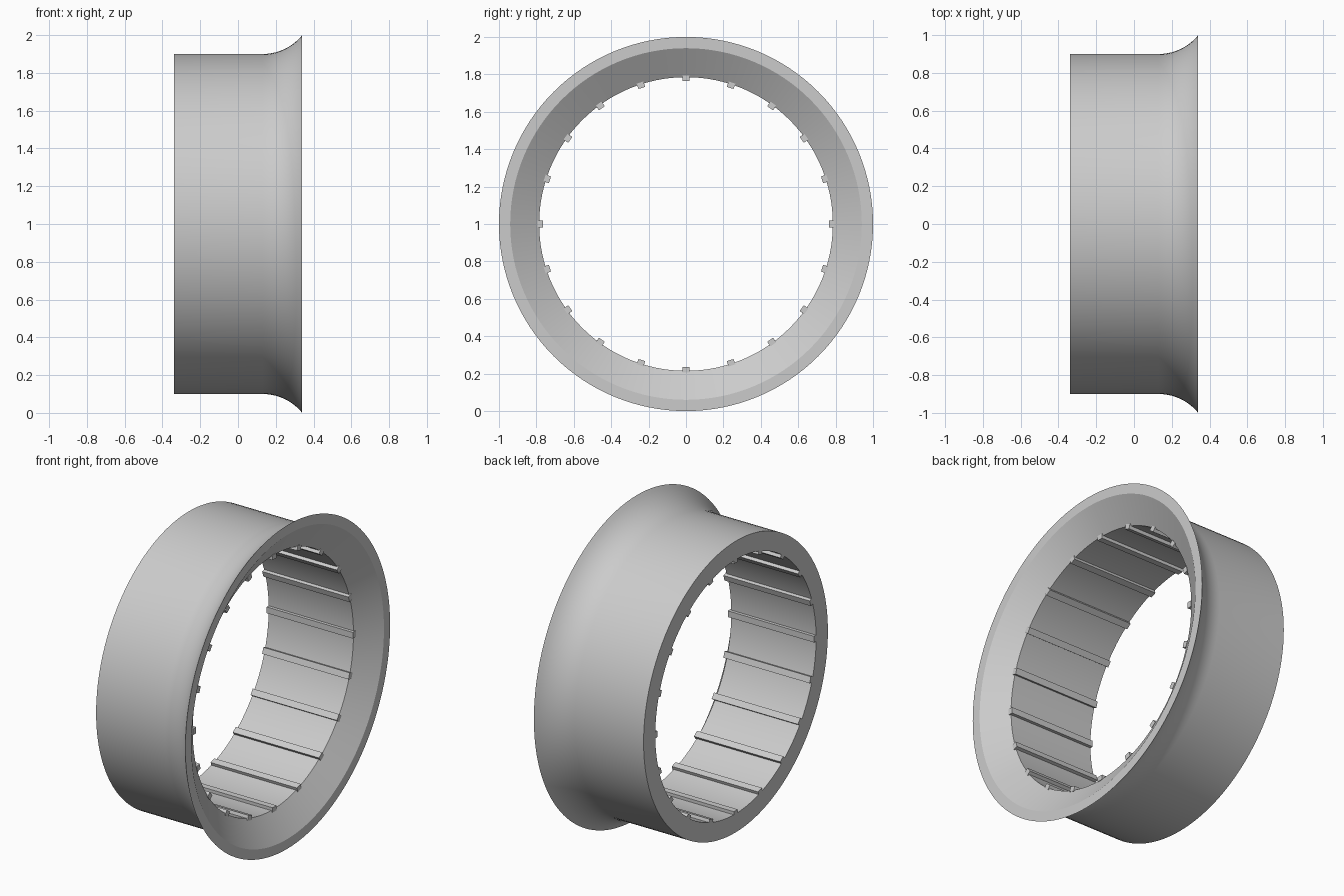
import bpy, bmesh
from math import sin, cos, asin, radians, pi
from mathutils import Matrix, Vector

if "Cube" in bpy.data.objects:
    bpy.data.objects.remove(bpy.data.objects["Cube"], do_unlink=True)

HALF = 0.34          # half of the ring's width along x
BORE = 0.785         # inner radius
BODY = 0.90          # outer radius of the straight wall
SEGMENTS = 128
RIBS = 20

grey = bpy.data.materials.new("plain grey")
grey.use_nodes = True
grey.diffuse_color = (0.6, 0.6, 0.6, 1)
grey.node_tree.nodes["Principled BSDF"].inputs["Base Color"].default_value = grey.diffuse_color


def finish(bm, name):
    bmesh.ops.recalc_face_normals(bm, faces=bm.faces)
    mesh = bpy.data.meshes.new(name)
    bm.to_mesh(mesh)
    bm.free()
    mesh.materials.append(grey)
    obj = bpy.data.objects.new(name, mesh)
    bpy.context.collection.objects.link(obj)
    obj.location.z = 1
    return obj


# Flared ring: (x, radius) profile spun about the x axis
run, rise = 0.21, 0.10
arc_radius = (run ** 2 + rise ** 2) / (2 * rise)
sweep = asin(run / arc_radius)
flare = [(HALF - run + arc_radius * sin(sweep * i / 10),
          BODY + arc_radius * (1 - cos(sweep * i / 10))) for i in range(11)]
profile = [(-HALF, BORE), (-HALF, BODY)] + flare + [(HALF, 0.94), (0.24, BORE)]

bm = bmesh.new()
verts = [bm.verts.new((x, 0, r)) for x, r in profile]
edges = [bm.edges.new((a, b)) for a, b in zip(verts, verts[1:] + verts[:1])]
bmesh.ops.spin(bm, geom=verts + edges, cent=(0, 0, 0), axis=(1, 0, 0),
               angle=2 * pi, steps=SEGMENTS, use_merge=True)
bmesh.ops.remove_doubles(bm, verts=bm.verts, dist=0.0001)
ring = finish(bm, "flared_ring")
bpy.ops.object.select_all(action="DESELECT")
ring.select_set(True)
bpy.context.view_layer.objects.active = ring
bpy.ops.object.shade_smooth_by_angle(angle=radians(25))

# Grip ribs along the bore
bm = bmesh.new()
start, end = -HALF, 0.25
for i in range(RIBS):
    place = (Matrix.Rotation(2 * pi * i / RIBS, 4, "X")
             @ Matrix.Translation(Vector(((start + end) / 2, 0, 0.78)))
             @ Matrix.Diagonal((end - start, 0.038, 0.03, 1)))
    bmesh.ops.create_cube(bm, size=1, matrix=place)
finish(bm, "inner_ribs")
